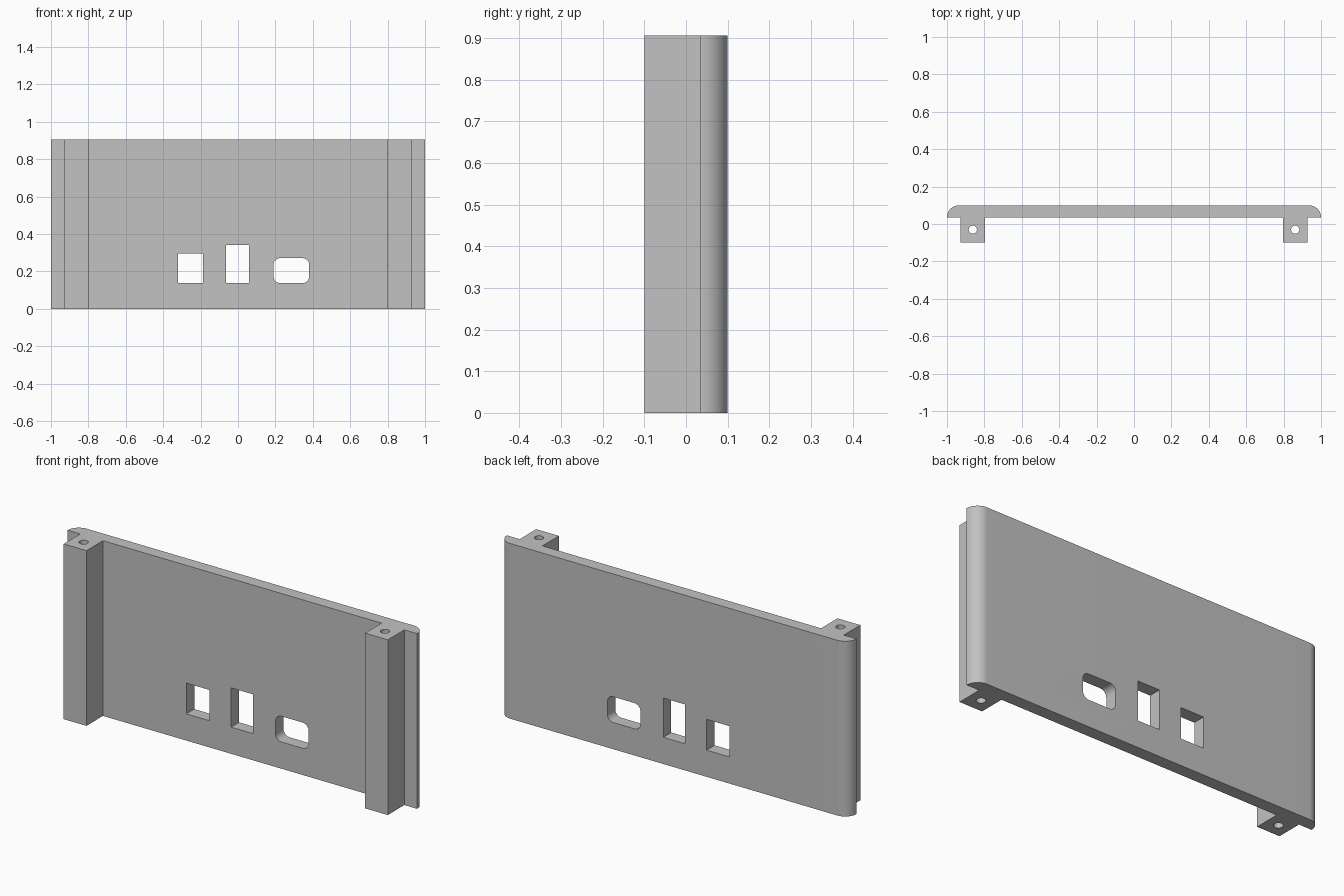
import bpy, bmesh
from math import sin, cos, pi, radians

cube = bpy.data.objects.get("Cube")
if cube:
    bpy.data.objects.remove(cube, do_unlink=True)

HEIGHT = 0.906
BACK, INNER, FRONT = 0.1, 0.035, -0.1   # y of the panel back, panel front, post front
POST_IN, POST_OUT = 0.797, 0.927        # x range of a post

grey = bpy.data.materials.new("plain grey")
grey.use_nodes = True
grey.diffuse_color = (0.54, 0.54, 0.54, 1)
grey.node_tree.nodes["Principled BSDF"].inputs["Base Color"].default_value = (0.54, 0.54, 0.54, 1)


def arc(cx, cy, r, start, end, steps):
    return [(cx + r * cos(start + (end - start) * i / steps),
             cy + r * sin(start + (end - start) * i / steps)) for i in range(steps + 1)]


def prism(name, outline, place, low, high):
    """Extrude a 2D outline from low to high; place maps (a, b, depth) to a point."""
    bm = bmesh.new()
    face = bm.faces.new([bm.verts.new(place(a, b, low)) for a, b in outline])
    grown = bmesh.ops.extrude_face_region(bm, geom=[face])["geom"]
    for v in grown:
        if isinstance(v, bmesh.types.BMVert):
            a, b = outline[0]
            v.co.x += place(a, b, high)[0] - place(a, b, low)[0]
            v.co.y += place(a, b, high)[1] - place(a, b, low)[1]
            v.co.z += place(a, b, high)[2] - place(a, b, low)[2]
    bmesh.ops.recalc_face_normals(bm, faces=bm.faces)
    mesh = bpy.data.meshes.new(name)
    bm.to_mesh(mesh)
    bm.free()
    mesh.materials.append(grey)
    obj = bpy.data.objects.new(name, mesh)
    bpy.context.collection.objects.link(obj)
    return obj


def upright(a, b, d):
    return (a, b, d)


def facing(a, b, d):
    return (a, d, b)


def rectangle(x0, x1, z0, z1):
    return [(x0, z0), (x1, z0), (x1, z1), (x0, z1)]


def rounded(x0, x1, z0, z1, r):
    corners = [(x1 - r, z0 + r), (x1 - r, z1 - r), (x0 + r, z1 - r), (x0 + r, z0 + r)]
    return [p for i, (cx, cz) in enumerate(corners)
            for p in arc(cx, cz, r, (i - 1) * pi / 2, i * pi / 2, 10)]


# Panel with rounded ends and two posts, as one mirrored cross-section
radius = BACK - INNER
half = [(POST_IN, INNER), (POST_IN, FRONT), (POST_OUT, FRONT), (POST_OUT, INNER)]
half += arc(1 - radius, INNER, radius, 0, pi / 2, 24)
outline = half + [(-x, y) for x, y in reversed(half)]
panel = prism("panel_with_posts", outline, upright, 0, HEIGHT)

# Screw holes through the posts and port openings through the panel
cutters = [prism("screw_hole_cutter", arc(s * 0.862, -0.03, 0.022, 0, 2 * pi, 32)[:-1],
                 upright, -0.1, HEIGHT + 0.1) for s in (-1, 1)]
for shape in (rectangle(-0.32, -0.188, 0.138, 0.297),
              rectangle(-0.064, 0.06, 0.138, 0.341),
              rounded(0.19, 0.38, 0.138, 0.271, 0.035)):
    cutters.append(prism("port_cutter", shape, facing, -0.05, 0.2))

bpy.context.view_layer.objects.active = panel
panel.select_set(True)
for cutter in cutters:
    cut = panel.modifiers.new("cut", 'BOOLEAN')
    cut.operation = 'DIFFERENCE'
    cut.solver = 'EXACT'
    cut.object = cutter
    bpy.ops.object.modifier_apply(modifier=cut.name)
    bpy.data.objects.remove(cutter, do_unlink=True)

bpy.ops.object.shade_smooth_by_angle(angle=radians(30))
